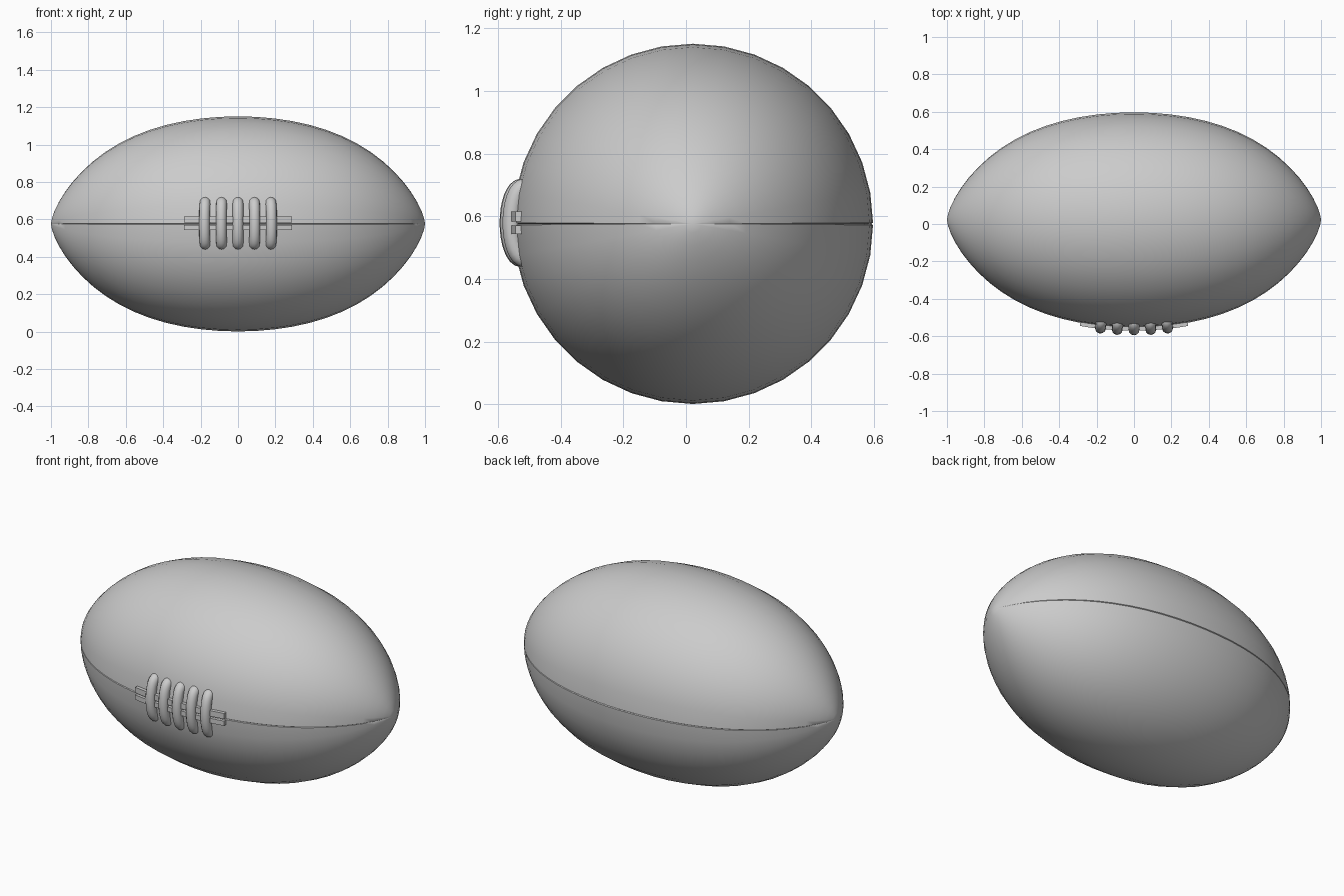
import bpy, bmesh
from math import sin, cos, pi, radians, atan

if "Cube" in bpy.data.objects:
    bpy.data.objects.remove(bpy.data.objects["Cube"])

CY, CZ, R = 0.022, 0.576, 0.575   # long axis position and largest radius


def radius(x):
    # pointed-ellipse profile along the length
    return R * max(0.0, 1 - x * x) ** (0.5 + 0.15 * x * x)


def make_object(name, bm, smooth=40):
    bmesh.ops.recalc_face_normals(bm, faces=bm.faces)
    me = bpy.data.meshes.new(name)
    bm.to_mesh(me)
    bm.free()
    ob = bpy.data.objects.new(name, me)
    bpy.context.collection.objects.link(ob)
    bpy.ops.object.select_all(action='DESELECT')
    ob.select_set(True)
    bpy.context.view_layer.objects.active = ob
    bpy.ops.object.shade_smooth_by_angle(angle=radians(smooth))
    return ob


# Ball body: lofted rings with a fine seam groove on the front and back
def build_body():
    ring = []
    for i in range(36):
        a = i * pi / 18
        if i % 18 == 0:
            ring += [(a - 0.006, 1), (a, 0.99), (a + 0.006, 1)]
        else:
            ring.append((a, 1))
    bm = bmesh.new()
    n, steps = len(ring), 32
    rings = []
    for s in range(1, steps):
        x = -cos(pi * s / steps)
        r = radius(x)
        rings.append([bm.verts.new((x, CY + r * k * cos(a), CZ + r * k * sin(a)))
                      for a, k in ring])
    for p, q in zip(rings, rings[1:]):
        for i in range(n):
            j = (i + 1) % n
            bm.faces.new((p[i], p[j], q[j], q[i]))
    for x, loop in ((-1, rings[0]), (1, rings[-1])):
        tip = bm.verts.new((x, CY, CZ))
        for i in range(n):
            bm.faces.new((tip, loop[i], loop[(i + 1) % n]))
    make_object("ball_body", bm)


# Flat strip beside the seam, following the curve of the ball
def build_strip(name, z0, z1):
    bm = bmesh.new()
    sections = []
    for i in range(13):
        x = -0.29 + 0.58 * i / 12
        y = CY - radius(x)
        sections.append([bm.verts.new((x, y + dy, z)) for dy, z in
                         ((-0.017, z0), (-0.017, z1), (0.015, z1), (0.015, z0))])
    for p, q in zip(sections, sections[1:]):
        for i in range(4):
            j = (i + 1) % 4
            bm.faces.new((p[i], p[j], q[j], q[i]))
    bm.faces.new(sections[0])
    bm.faces.new(sections[-1])
    make_object(name, bm)


# Lace loop: round tube swept around a flattened ellipse, half sunk in the ball
def build_lace(index, x):
    bm = bmesh.new()
    a, b, t = 0.113, 0.042, 0.029
    loops = []
    for i in range(32):
        u = 2 * pi * i / 32
        ny, nz = -cos(u) / b, sin(u) / a
        length = (ny * ny + nz * nz) ** 0.5
        ny, nz = ny / length, nz / length
        loops.append([bm.verts.new((t * sin(v),
                                    -b * cos(u) + t * cos(v) * ny,
                                    a * sin(u) + t * cos(v) * nz))
                      for v in (2 * pi * k / 12 for k in range(12))])
    for i in range(32):
        p, q = loops[i], loops[(i + 1) % 32]
        for k in range(12):
            m = (k + 1) % 12
            bm.faces.new((p[k], p[m], q[m], q[k]))
    ob = make_object(f"lace_{index}", bm, 60)
    slope = (radius(x - 0.01) - radius(x + 0.01)) / 0.02
    ob.location = (x, CY - radius(x) + 0.029, CZ + 0.003)
    ob.rotation_euler = (0, 0, atan(slope))


build_body()
build_strip("upper_lace_strip", 0.583, 0.616)
build_strip("lower_lace_strip", 0.543, 0.571)
for n in range(5):
    build_lace(n + 1, (n - 2) * 0.0875)
